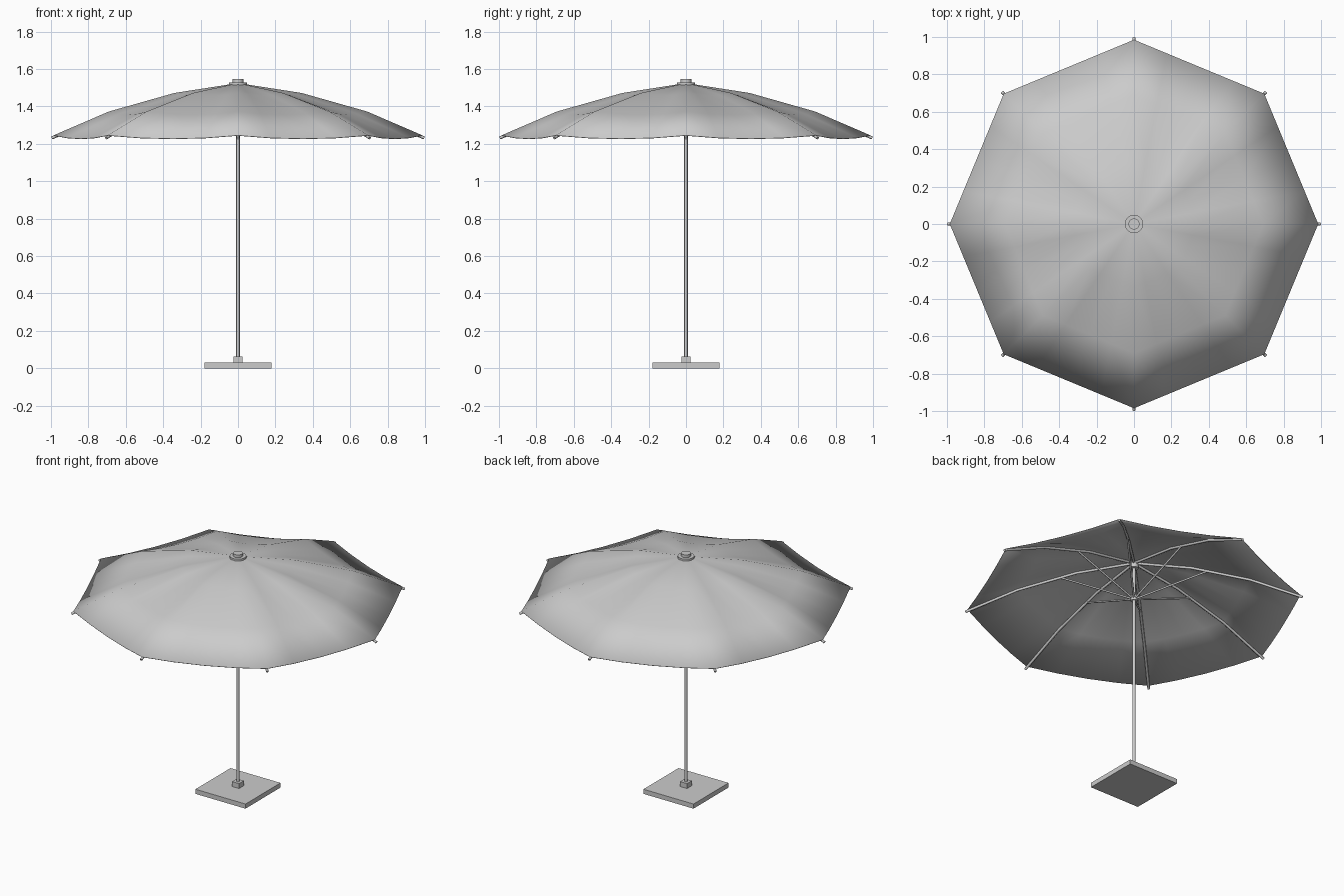
import bpy, bmesh
from math import cos, sin, pi, radians
from mathutils import Vector

if "Cube" in bpy.data.objects:
    bpy.data.objects.remove(bpy.data.objects["Cube"])

N = 8
PROFILE = [(0.0, 1.525), (0.34, 1.472), (0.69, 1.373), (0.985, 1.246)]   # rib line: radius, height
SAG = [0, 0.013, 0.018, 0.018]                                            # fabric dip mid-panel
SPLIT = 4                                                                 # columns per panel


def mesh_object(name, bm, smooth=None):
    me = bpy.data.meshes.new(name)
    bm.normal_update()
    bm.to_mesh(me)
    bm.free()
    ob = bpy.data.objects.new(name, me)
    bpy.context.collection.objects.link(ob)
    if smooth:
        bpy.ops.object.select_all(action='DESELECT')
        ob.select_set(True)
        bpy.context.view_layer.objects.active = ob
        bpy.ops.object.shade_smooth_by_angle(angle=radians(smooth))
    return ob


def cylinder(name, r, z0, z1, segs=24):
    bm = bmesh.new()
    bmesh.ops.create_cone(bm, cap_ends=True, segments=segs, radius1=r, radius2=r, depth=z1 - z0)
    bmesh.ops.translate(bm, vec=(0, 0, (z0 + z1) / 2), verts=bm.verts)
    return mesh_object(name, bm, 40)


def box(name, w, z0, z1):
    bm = bmesh.new()
    bmesh.ops.create_cube(bm, size=1)
    bmesh.ops.scale(bm, vec=(w, w, z1 - z0), verts=bm.verts)
    bmesh.ops.translate(bm, vec=(0, 0, (z0 + z1) / 2), verts=bm.verts)
    return mesh_object(name, bm)


def radial_tubes(name, points, radius):
    # one poly tube per rib direction
    cu = bpy.data.curves.new(name, 'CURVE')
    cu.dimensions = '3D'
    cu.bevel_depth = radius
    cu.bevel_resolution = 2
    cu.use_fill_caps = True
    for i in range(N):
        a = 2 * pi * i / N
        sp = cu.splines.new('POLY')
        sp.points.add(len(points) - 1)
        for p, (r, z) in zip(sp.points, points):
            p.co = (r * cos(a), r * sin(a), z, 1)
    ob = bpy.data.objects.new(name, cu)
    bpy.context.collection.objects.link(ob)
    return ob


# Fabric canopy: eight sagging panels stretched between the ribs
bm = bmesh.new()
apex = bm.verts.new((0, 0, PROFILE[0][1]))
rings = []
for (r, z), sag in list(zip(PROFILE, SAG))[1:]:
    ring = []
    for i in range(N):
        a = Vector((cos(2 * pi * i / N) * r, sin(2 * pi * i / N) * r, z))
        b = Vector((cos(2 * pi * (i + 1) / N) * r, sin(2 * pi * (i + 1) / N) * r, z))
        for k in range(SPLIT):
            t = k / SPLIT
            p = a.lerp(b, t)
            p.z -= sag * 4 * t * (1 - t)
            ring.append(bm.verts.new(p))
    rings.append(ring)
M = N * SPLIT
for j in range(M):
    n = (j + 1) % M
    bm.faces.new((apex, rings[0][j], rings[0][n]))
    for lo, hi in zip(rings, rings[1:]):
        bm.faces.new((lo[j], hi[j], hi[n], lo[n]))
canopy = mesh_object("canopy", bm, 30)
sol = canopy.modifiers.new("thickness", 'SOLIDIFY')
sol.thickness = 0.003
sol.offset = -1

# Ribs under the fabric, with tips poking past the hem, and the support struts
radial_tubes("canopy_ribs", [(0.02, 1.508)] + [(r, z - 0.01) for r, z in PROFILE[1:]] + [(0.996, 1.231)], 0.008)
radial_tubes("support_struts", [(0.015, 1.272), (0.43, 1.434)], 0.006)

# Pole with top hub and sliding runner
cylinder("pole", 0.0095, 0.03, 1.53)
cylinder("top_hub", 0.026, 1.475, 1.512)
cylinder("runner", 0.02, 1.255, 1.29)

# Cap on top of the canopy
cylinder("cap_disc", 0.049, 1.514, 1.528, 32)
cylinder("cap_knob", 0.029, 1.526, 1.546, 32)

# Square foot plate and pole socket
box("base_plate", 0.36, 0, 0.03)
box("pole_socket", 0.05, 0.03, 0.062)
